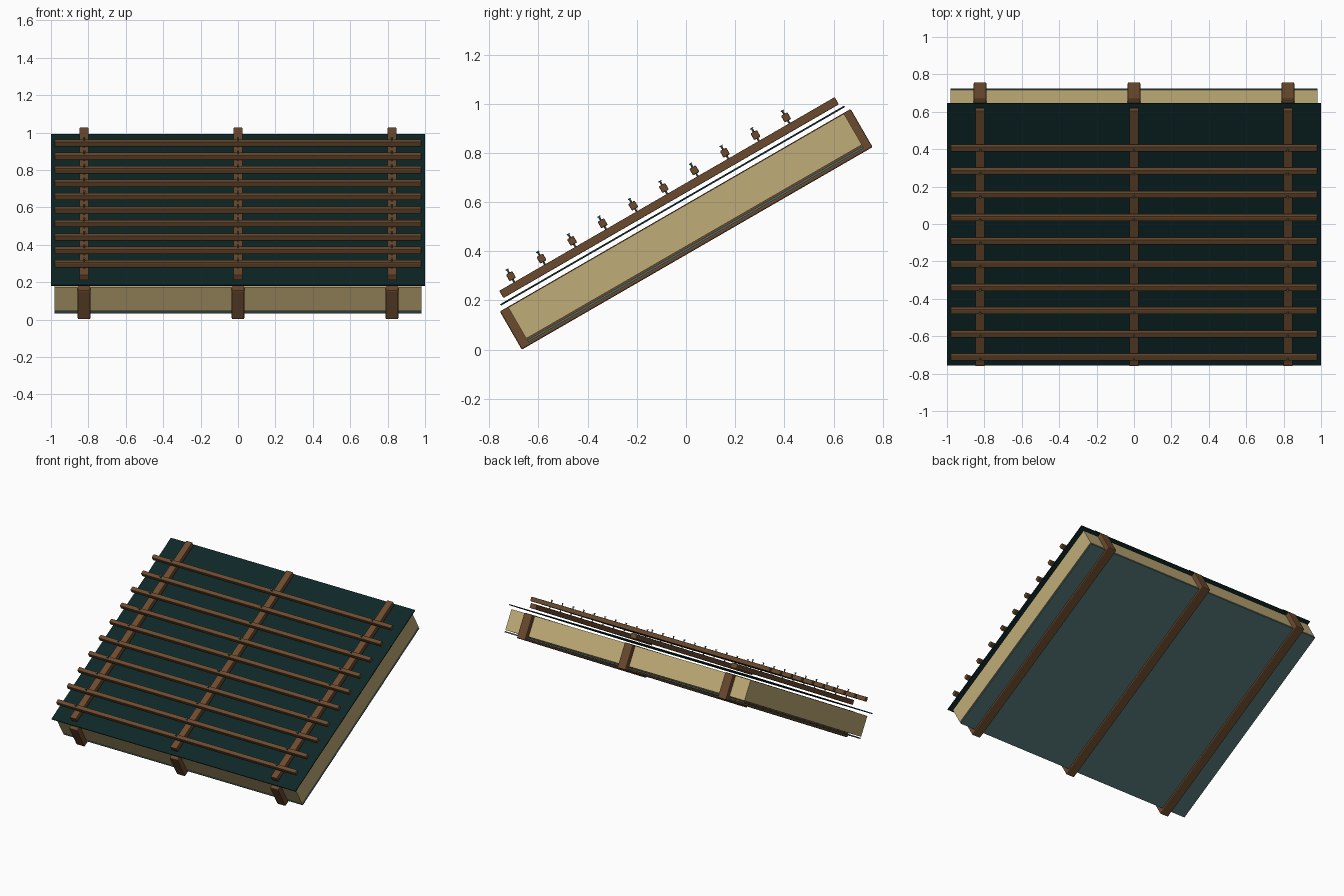
import bpy, bmesh, math
from mathutils import Matrix, Vector

if "Cube" in bpy.data.objects:
    bpy.data.objects.remove(bpy.data.objects["Cube"])

PITCH = Matrix.Rotation(math.radians(30), 4, 'X')   # slope of the roof


def material(name, rgb):
    m = bpy.data.materials.new(name)
    lin = [((c / 255 + 0.055) / 1.055) ** 2.4 for c in rgb]
    m.diffuse_color = (*lin, 1)
    m.use_nodes = True
    m.node_tree.nodes["Principled BSDF"].inputs["Base Color"].default_value = m.diffuse_color
    return m


WOOD = material("brown wood", (107, 74, 46))
TAN = material("tan insulation", (192, 172, 120))
DARK = material("dark green membrane", (14, 39, 39))
TEAL = material("grey teal", (80, 110, 110))


def finish(name, bm, mat):
    me = bpy.data.meshes.new(name)
    bm.to_mesh(me)
    bm.free()
    me.materials.append(mat)
    ob = bpy.data.objects.new(name, me)
    ob.matrix_world = PITCH
    bpy.context.collection.objects.link(ob)
    return ob


def box(name, x, u, v, mat, bevel=0):
    """Box given by its ranges across, along and normal to the slope."""
    bm = bmesh.new()
    lo, hi = Vector((x[0], u[0], v[0])), Vector((x[1], u[1], v[1]))
    bmesh.ops.create_cube(bm, size=1, matrix=Matrix.Translation((lo + hi) / 2)
                          @ Matrix.Diagonal((*(hi - lo), 1)))
    ob = finish(name, bm, mat)
    if bevel:
        mod = ob.modifiers.new("worn edges", 'BEVEL')
        mod.width, mod.segments = bevel, 2
    return ob


# layered sheets
box("vapour_sheet", (-0.98, 0.98), (-0.54, 1.036), (0.348, 0.357), TEAL)
box("insulation", (-0.98, 0.98), (-0.54, 1.036), (0.364, 0.510), TAN)
box("membrane", (-1, 1), (-0.562, 1.053), (0.531, 0.538), DARK)

# rafters with a counter batten above each
RAFTER_X = (-0.823, 0, 0.823)
for x in RAFTER_X:
    box("rafter", (x - 0.034, x + 0.034), (-0.578, 1.069), (0.334, 0.513), WOOD, 0.006)
    box("counter_batten", (x - 0.025, x + 0.025), (-0.538, 1.037), (0.553, 0.587), WOOD, 0.003)

# cross battens, nailed at every crossing
for i in range(10):
    u = -0.467 + i * 0.1435
    box("cross_batten", (-0.98, 0.98), (u - 0.015, u + 0.015), (0.599, 0.630), WOOD, 0.004)
    bm = bmesh.new()
    for x in RAFTER_X:
        for r, v0, v1 in ((0.004, 0.56, 0.645), (0.007, 0.644, 0.648)):
            bmesh.ops.create_cone(bm, cap_ends=True, segments=10, radius1=r, radius2=r,
                                  depth=v1 - v0,
                                  matrix=Matrix.Translation((x, u, (v0 + v1) / 2)))
    finish("nails", bm, TEAL)
